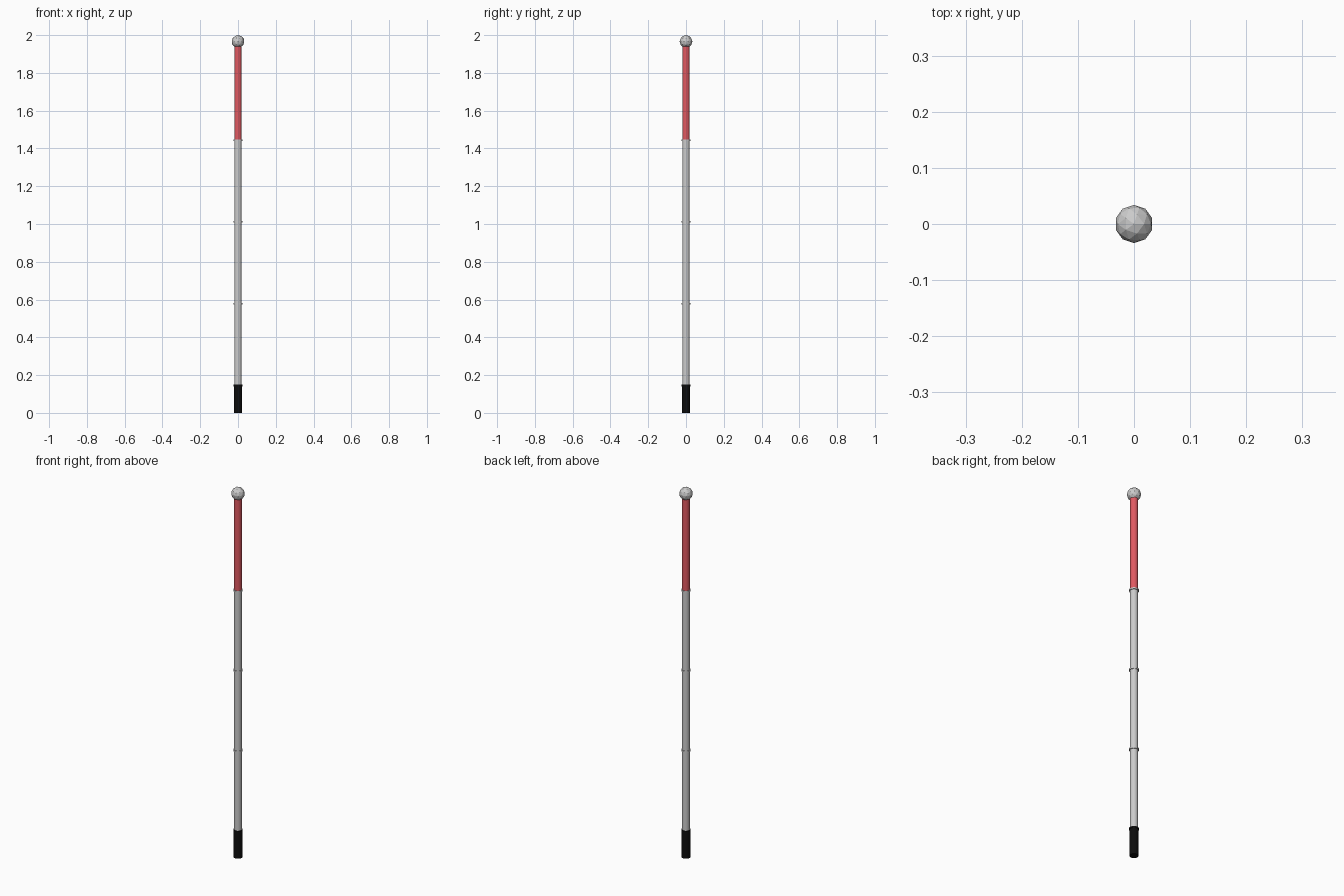
import bpy

if "Cube" in bpy.data.objects:
    bpy.data.objects.remove(bpy.data.objects["Cube"])


def material(name, color):
    m = bpy.data.materials.new(name)
    m.diffuse_color = color
    m.use_nodes = True
    m.node_tree.nodes["Principled BSDF"].inputs["Base Color"].default_value = m.diffuse_color
    return m


red = material("red", (0.75, 0.10, 0.12, 1))
black = material("black", (0.004, 0.004, 0.004, 1))


def tube(name, r, z0, z1, mat=None, r_top=None):
    bpy.ops.mesh.primitive_cone_add(vertices=16, radius1=r, radius2=r_top or r,
                                    depth=z1 - z0, location=(0, 0, (z0 + z1) / 2))
    ob = bpy.context.object
    ob.name = name
    if mat:
        ob.data.materials.append(mat)
    bpy.ops.object.shade_smooth_by_angle()
    return ob


# Handle grip
tube("grip", 0.022, 0, 0.145, black)

# Folding shaft sections, last one red
joints = [0.145, 0.578, 1.011, 1.444]
for i, (a, b) in enumerate(zip(joints, joints[1:])):
    tube(f"shaft_section_{i + 1}", 0.0195, a, b)
tube("red_section", 0.0195, 1.444, 1.945, red)

# Thin collars at the joints
for i, z in enumerate(joints):
    tube(f"joint_collar_{i + 1}", 0.0235, z - 0.004, z + 0.004, black if i == 0 else None)

# Faceted ball tip
bpy.ops.mesh.primitive_ico_sphere_add(subdivisions=2, radius=0.034, location=(0, 0, 1.966))
bpy.context.object.name = "ball_tip"
